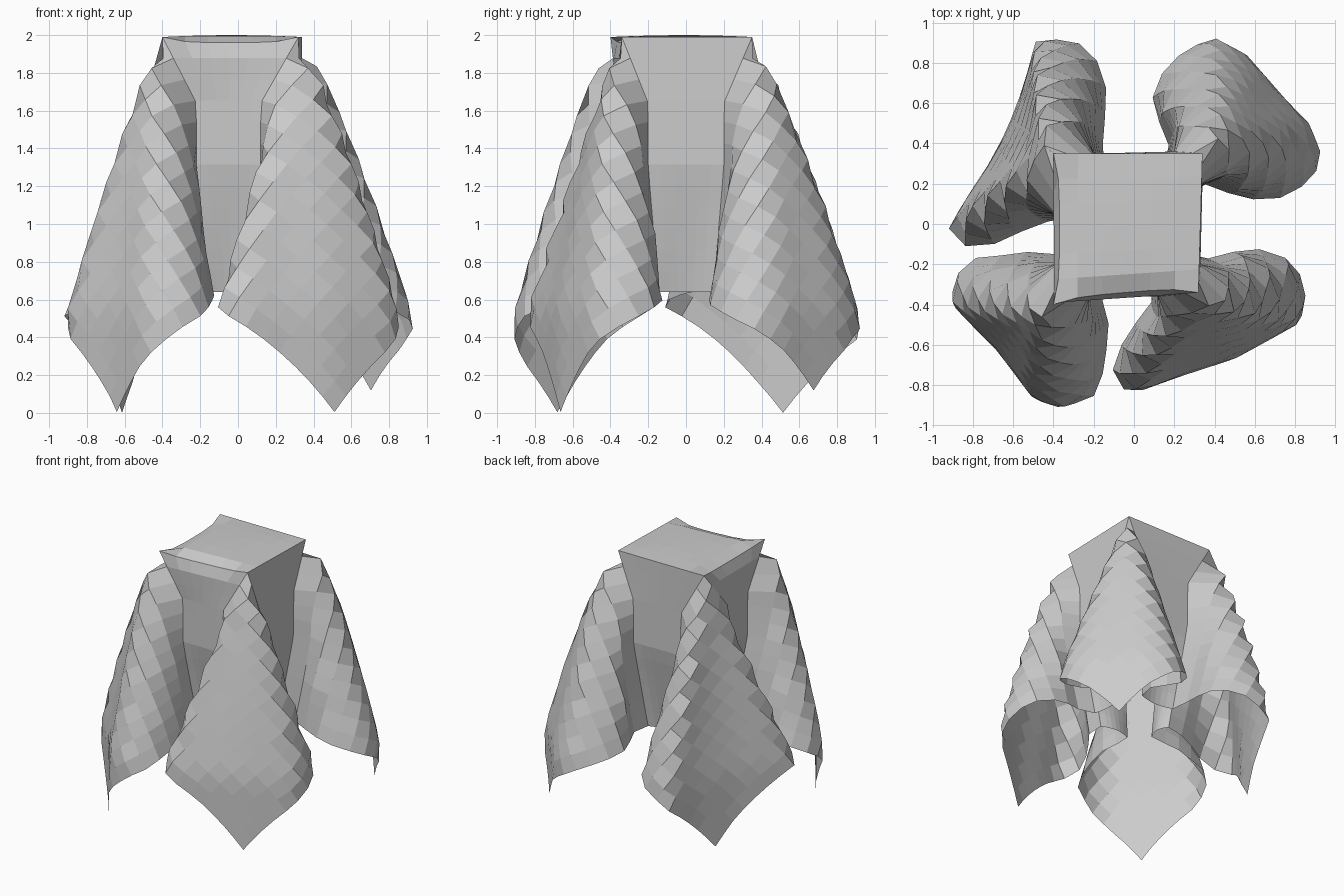
import bpy
import bmesh
import math
from mathutils import Vector

cube = bpy.data.objects.get("Cube")
if cube:
    bpy.data.objects.remove(cube, do_unlink=True)

TOP_CELLS = 3       # half width of the flat top, in cloth cells
HANG_CELLS = 12     # overhang beyond the top edge, in cloth cells
CELL_DROP = .1125   # height of one hanging cell
HEIGHT = 1.99
BLOCK_HEIGHT = .69  # side panels are held out this far down, then tuck in

# Corners of the flat top, keyed by (x side, y side)
CORNERS = {
    (-1, -1): Vector((-.40, -.40)),
    (1, -1): Vector((.32, -.34)),
    (1, 1): Vector((.34, .35)),
    (-1, 1): Vector((-.40, .35)),
}

# Plan outline of each corner fold, from the front or back panel round to the side panel
FOLDS = {
    (-1, -1): [(-.22, -.36), (-.2, -.45), (-.13, -.53), (-.14, -.74), (-.2, -.87),
               (-.36, -.92), (-.5, -.87), (-.68, -.63), (-.91, -.4), (-.91, -.27),
               (-.82, -.17), (-.55, -.14), (-.46, -.2), (-.39, -.2)],
    (1, -1): [(.12, -.36), (.12, -.46), (-.04, -.59), (-.12, -.72), (-.11, -.8),
              (-.02, -.86), (.22, -.76), (.5, -.67), (.83, -.49), (.86, -.36),
              (.83, -.19), (.64, -.11), (.42, -.22), (.33, -.2)],
    (1, 1): [(.2, .36), (.22, .46), (.08, .65), (.11, .76), (.26, .88),
             (.4, .93), (.56, .84), (.77, .6), (.87, .5), (.93, .36),
             (.91, .24), (.78, .13), (.6, .12), (.4, .26), (.34, .2)],
    (-1, 1): [(-.2, .35), (-.19, .45), (-.13, .7), (-.16, .82), (-.25, .91),
              (-.36, .93), (-.49, .91), (-.56, .64), (-.68, .36), (-.87, .08),
              (-.94, -.02), (-.88, -.12), (-.77, -.13), (-.48, .03), (-.4, .05)],
}
# Extra sag of each fold's tip
SAG = {(-1, -1): .04, (1, -1): .04, (1, 1): -.02, (-1, 1): .042}


def along(path, t):
    """Point at fraction t of the path's length."""
    pts = [Vector(p) for p in path]
    lengths = [(b - a).length for a, b in zip(pts, pts[1:])]
    left = t * sum(lengths)
    for a, b, size in zip(pts, pts[1:], lengths):
        if left <= size:
            return a.lerp(b, left / size)
        left -= size
    return pts[-1]


def drape(i, j):
    """Position of one cloth grid point."""
    over_x = max(0, abs(i) - TOP_CELLS)
    over_y = max(0, abs(j) - TOP_CELLS)
    sx, sy = (1 if i > 0 else -1), (1 if j > 0 else -1)
    u = max(-1, min(1, i / TOP_CELLS))
    v = max(-1, min(1, j / TOP_CELLS))
    fx, fy = (u + 1) / 2, (v + 1) / 2
    low = CORNERS[-1, -1].lerp(CORNERS[1, -1], fx)
    high = CORNERS[-1, 1].lerp(CORNERS[1, 1], fx)
    start = low.lerp(high, fy)
    drop = CELL_DROP * math.hypot(over_x, over_y)
    edge, hollow = 1, 1
    if over_x and over_y:       # corner fold
        angle = math.atan2(over_x, over_y)
        t = angle / (math.pi / 2)
        drop *= 1 + SAG[sx, sy] * math.sin(2 * angle) ** 4
        end = along(FOLDS[sx, sy], t)
        edge = abs(2 * t - 1)
    elif over_y:                # front or back panel
        end = Vector(FOLDS[-1, sy][0]).lerp(Vector(FOLDS[1, sy][0]), fx)
        hollow = 1.3 - .3 * u * u
    elif over_x:                # side panel
        end = Vector(FOLDS[sx, -1][-1]).lerp(Vector(FOLDS[sx, 1][-1]), fy)
        hollow = 1.3 - .3 * v * v
    else:                       # flat top, two rims slightly rounded
        sag = 0
        if j == -TOP_CELLS:
            sag = .03 * (1 - u ** 4)
            start.y += sag
        if i == -TOP_CELLS:
            sag = .03 * (1 - v ** 4)
            start.x += sag
        return Vector((start.x, start.y, HEIGHT + .01 * (1 - max(u * u, v * v)) - sag))
    # Folds swing outward early, widen steadily; panels narrow just under the rim
    move = end - start
    outward = move.project(Vector((sx, sy)))
    reach = min(1, drop / 1.45)
    fold = start + outward * reach ** .68 + (move - outward) * reach
    panel = start + move * min(1, drop / .35)
    plan = fold.lerp(panel, edge ** 6)
    below = max(0, drop - BLOCK_HEIGHT)
    plan *= 1 - .42 * below * hollow * edge ** 4
    return Vector((plan.x, plan.y, max(0, HEIGHT - drop)))


# Cloth sheet: a square grid draped into place
bm = bmesh.new()
half = TOP_CELLS + HANG_CELLS
span = range(-half, half + 1)
grid = {(i, j): bm.verts.new(drape(i, j)) for i in span for j in span}
for i in span[:-1]:
    for j in span[:-1]:
        bm.faces.new([grid[i, j], grid[i + 1, j], grid[i + 1, j + 1], grid[i, j + 1]])
mesh = bpy.data.meshes.new("draped_cloth")
bm.to_mesh(mesh)
bm.free()
cloth = bpy.data.objects.new("draped_cloth", mesh)
bpy.context.collection.objects.link(cloth)

# Plain grey fabric
grey = bpy.data.materials.new("grey_fabric")
grey.use_nodes = True
colour = (.6, .6, .6, 1)
grey.diffuse_color = colour
grey.node_tree.nodes["Principled BSDF"].inputs["Base Color"].default_value = colour
mesh.materials.append(grey)
